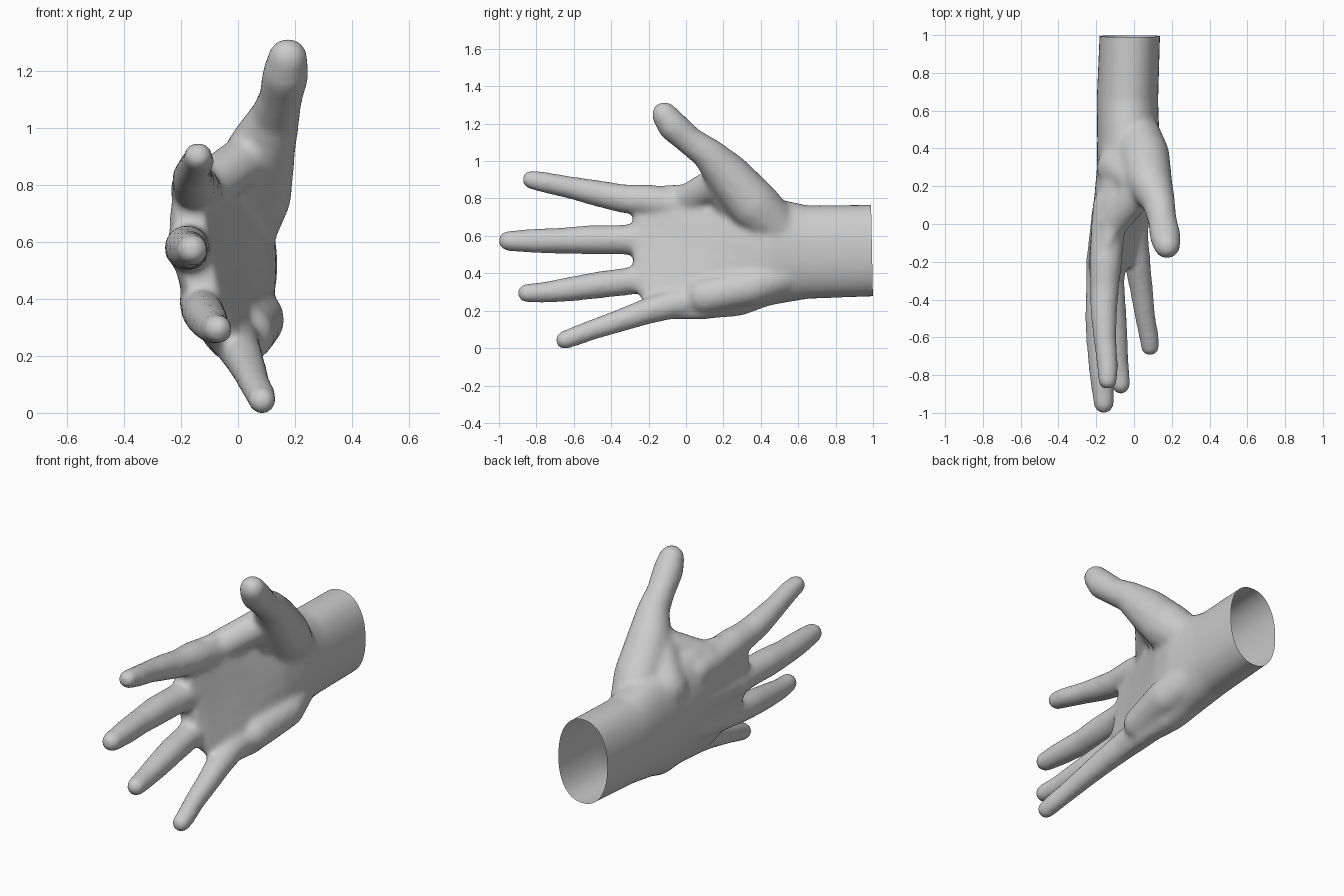
import bpy, bmesh, math
from mathutils import Vector

if "Cube" in bpy.data.objects:
    bpy.data.objects.remove(bpy.data.objects["Cube"])

bm = bmesh.new()


def loft(sections, n=32):
    # closed skin through cross-sections (y, z, half_z, x, half_x, tilt, cup)
    rings = []
    for y, zc, hz, xc, hx, tilt, cup in sections:
        ring = []
        for i in range(n):
            a = 2 * math.pi * i / n
            c, s = math.cos(a), math.sin(a)
            t = math.copysign(abs(c) ** 0.9, c)
            u = math.copysign(abs(s) ** 0.9, s)
            ring.append(bm.verts.new((xc + hx * u + tilt * t + cup * t * t, y, zc + hz * t)))
        rings.append(ring)
    for a, b in zip(rings, rings[1:]):
        for i in range(n):
            j = (i + 1) % n
            bm.faces.new((a[i], a[j], b[j], b[i]))
    bm.faces.new(rings[0])
    bm.faces.new(rings[-1])


def limb(points):
    # chain of rounded segments through (x, y, z, radius)
    for p, q in zip(points, points[1:]):
        vs = []
        for x, y, z, r in (p, q):
            for k in range(1, 10):
                th = math.pi * k / 10
                for i in range(16):
                    a = 2 * math.pi * i / 16
                    d = Vector((math.sin(th) * math.cos(a), math.cos(th), math.sin(th) * math.sin(a)))
                    vs.append(bm.verts.new(Vector((x, y, z)) + d * r))
        bmesh.ops.convex_hull(bm, input=vs)
        for v in vs:
            if v.is_valid and not v.link_faces:
                bm.verts.remove(v)


# wrist and cupped palm
loft([(1.06, .535, .245, -.02, .16, 0, 0),
      (.65, .525, .25, -.035, .163, 0, 0),
      (.45, .53, .29, -.03, .165, 0, 0),
      (.3, .52, .335, -.045, .15, -.02, .02),
      (.1, .53, .365, -.085, .12, -.06, .05),
      (-.1, .525, .36, -.125, .095, -.07, .06),
      (-.22, .56, .31, -.15, .08, -.06, .05),
      (-.28, .58, .25, -.155, .06, -.04, .03)])
# index finger
limb([(-.13, .1, .76, .09), (-.15, -.2, .80, .088), (-.155, -.33, .81, .078), (-.16, -.45, .835, .073),
      (-.155, -.6, .867, .062), (-.14, -.75, .897, .057), (-.14, -.825, .912, .052)])
# middle finger
limb([(-.13, .1, .59, .09), (-.165, -.2, .59, .09), (-.175, -.35, .592, .08), (-.18, -.5, .592, .08),
      (-.18, -.65, .587, .071), (-.17, -.8, .585, .067), (-.16, -.95, .585, .055)])
# ring finger
limb([(-.1, .1, .43, .09), (-.12, -.15, .4, .088), (-.125, -.3, .37, .075), (-.115, -.45, .352, .074),
      (-.1, -.6, .33, .068), (-.085, -.75, .31, .058), (-.07, -.85, .306, .052)])
# little finger
limb([(-.01, .1, .28, .09), (0, -.08, .245, .078), (.02, -.22, .205, .07), (.04, -.35, .16, .062),
      (.06, -.5, .11, .055), (.08, -.6, .073, .053), (.085, -.65, .055, .05)])
# thumb and its fleshy base
limb([(.0, .52, .62, .12), (.05, .36, .78, .14), (.08, .23, .93, .122), (.13, .12, 1.05, .088),
      (.15, .02, 1.12, .077), (.167, -.07, 1.2, .083), (.175, -.115, 1.26, .07)])
# web between thumb and index finger
limb([(-.07, .3, .72, .13), (.04, .2, .9, .1)])
limb([(.04, .19, .91, .09), (-.12, .0, .8, .085)])
# heel of the palm
limb([(.0, .58, .42, .11), (.06, .35, .34, .105), (.03, .1, .29, .1)])

bmesh.ops.recalc_face_normals(bm, faces=bm.faces)
mesh = bpy.data.meshes.new("hand")
bm.to_mesh(mesh)
bm.free()
hand = bpy.data.objects.new("hand", mesh)
bpy.context.collection.objects.link(hand)

# fuse everything to one skin and smooth it
rem = hand.modifiers.new("fuse", 'REMESH')
rem.mode = 'VOXEL'
rem.voxel_size = 0.014
smo = hand.modifiers.new("soften", 'SMOOTH')
smo.factor = 0.5
smo.iterations = 14
dg = bpy.context.evaluated_depsgraph_get()
skin = bpy.data.meshes.new_from_object(hand.evaluated_get(dg))
hand.modifiers.clear()
hand.data = skin

# cut the wrist open
bm = bmesh.new()
bm.from_mesh(skin)
bmesh.ops.bisect_plane(bm, geom=bm.verts[:] + bm.edges[:] + bm.faces[:],
                       plane_co=(0, .995, .5), plane_no=(0, 1, .02), clear_outer=True)
low = min(v.co.z for v in bm.verts)
bmesh.ops.translate(bm, verts=bm.verts, vec=(0, 0, -low))
for f in bm.faces:
    f.smooth = True
bm.to_mesh(skin)
bm.free()
